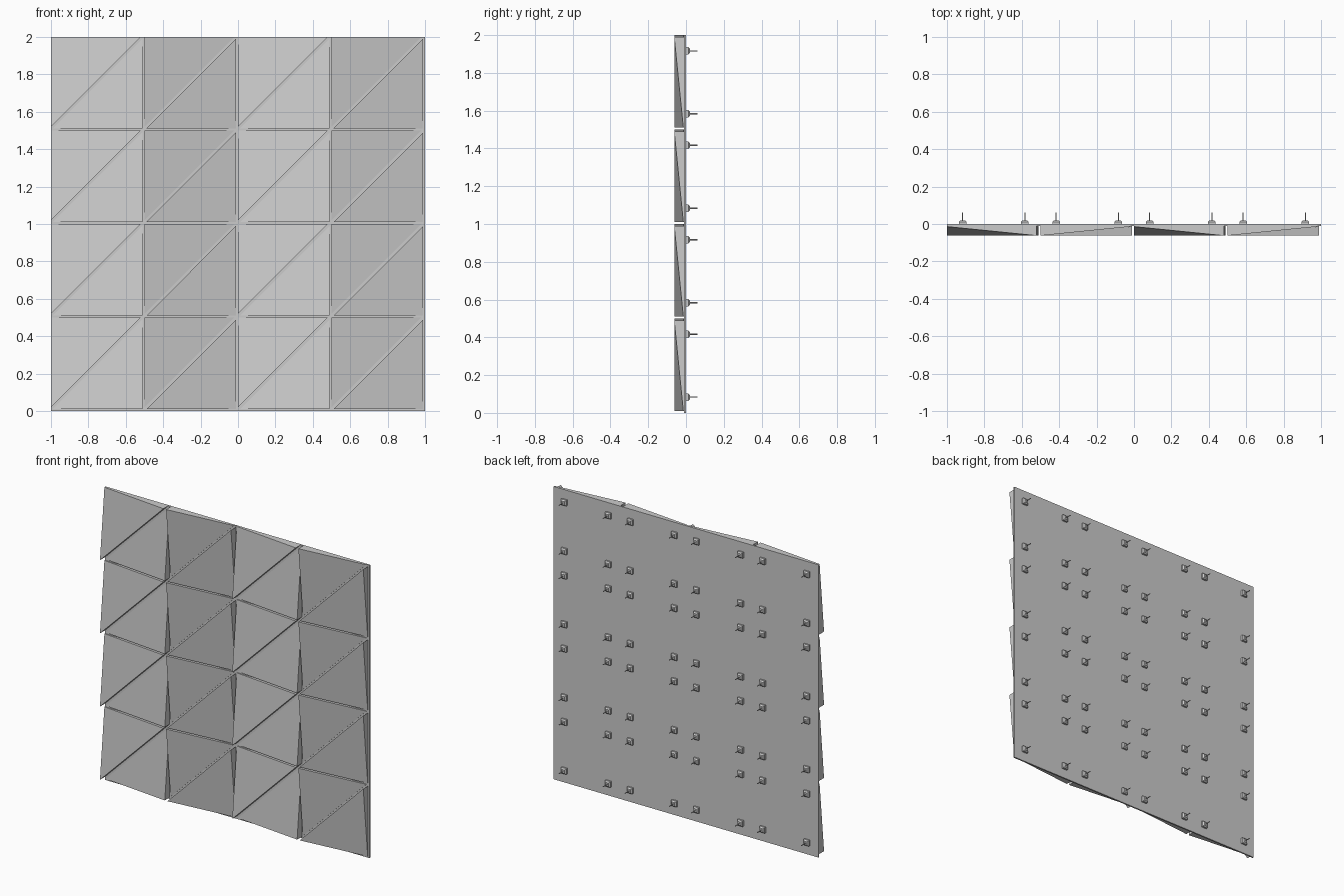
import bpy, bmesh
from mathutils import Matrix, Vector

if "Cube" in bpy.data.objects:
    bpy.data.objects.remove(bpy.data.objects["Cube"])

CELL, N = 0.5, 4
GAP = 0.01
LOW, HIGH = -0.014, -0.062    # front depth of low and high tile corners
PLATE_FRONT = -0.01


def make_object(name, bm):
    bmesh.ops.recalc_face_normals(bm, faces=bm.faces)
    me = bpy.data.meshes.new(name)
    bm.to_mesh(me)
    bm.free()
    ob = bpy.data.objects.new(name, me)
    bpy.context.collection.objects.link(ob)
    return ob


def box(bm, center, size):
    m = Matrix.Translation(center) @ Matrix.Diagonal((*size, 1))
    return bmesh.ops.create_cube(bm, size=1, matrix=m)


def wedge(bm, corners):
    # triangular prism with a sloped front; corners are (x, depth, z)
    front = [bm.verts.new(c) for c in corners]
    back = [bm.verts.new((c[0], PLATE_FRONT, c[2])) for c in corners]
    bm.faces.new(front)
    bm.faces.new(back[::-1])
    for i in range(3):
        j = (i + 1) % 3
        bm.faces.new((front[i], back[i], back[j], front[j]))


# flat backing sheet
bm = bmesh.new()
box(bm, (0, PLATE_FRONT / 2, 1), (2, -PLATE_FRONT, 2))
make_object("backing_plate", bm)

# sloped triangular tiles, slope reversed on alternate columns
upper, lower = bmesh.new(), bmesh.new()
for col in range(N):
    a, b = (LOW, HIGH) if col % 2 == 0 else (HIGH, LOW)
    for row in range(N):
        x, z = -1 + col * CELL, row * CELL
        g = GAP
        wedge(upper, [(x, a, z + CELL), (x, b, z + 2 * g),
                      (x + CELL - 2 * g, b, z + CELL)])
        wedge(lower, [(x + CELL - g, b, z + g),
                      (x + CELL - g, a, z + CELL - g),
                      (x + g, a, z + g)])
make_object("upper_triangle_tiles", upper)
make_object("lower_triangle_tiles", lower)

# mounting blocks with chamfered tops and thin pins on the back
blocks, pins = bmesh.new(), bmesh.new()
for col in range(N):
    for row in range(N):
        for dx in (CELL / 6, CELL * 5 / 6):
            for dz in (CELL / 6, CELL * 5 / 6):
                x, z = -1 + col * CELL + dx, row * CELL + dz
                box(blocks, (x, 0.006, z), (0.04, 0.012, 0.04))
                cap = box(blocks, (x, 0.016, z), (0.04, 0.008, 0.04))
                for v in cap["verts"]:
                    if v.co.y > 0.016:
                        v.co.x = x + (v.co.x - x) * 0.6
                        v.co.z = z + (v.co.z - z) * 0.6
                bmesh.ops.create_cone(
                    pins, cap_ends=True, segments=8, radius1=0.003, radius2=0.003,
                    depth=0.045,
                    matrix=Matrix.Translation((x, 0.0395, z)) @ Matrix.Rotation(1.5707963, 4, 'X'))
make_object("mounting_blocks", blocks)
make_object("mounting_pins", pins)
